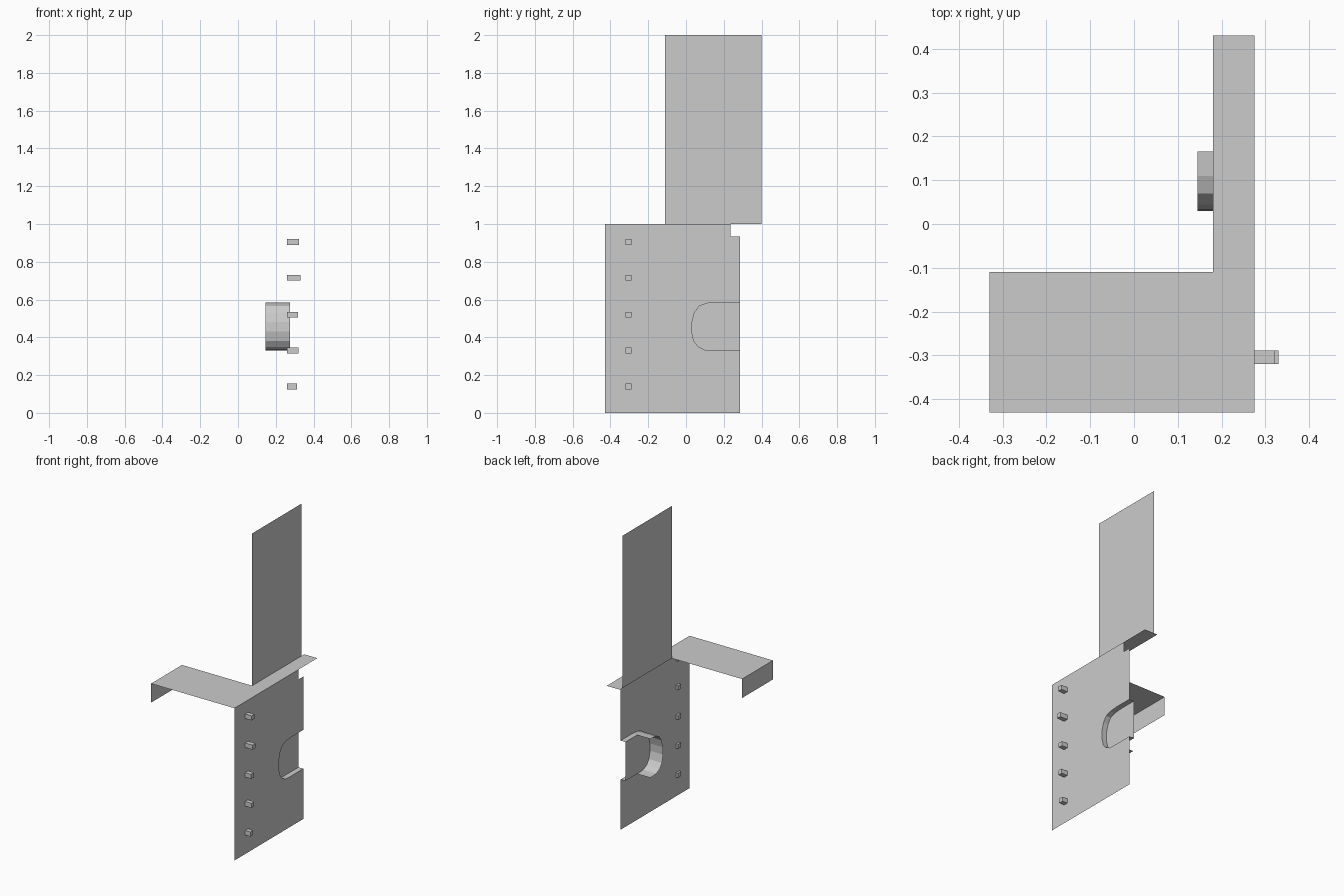
import bpy

if "Cube" in bpy.data.objects:
    bpy.data.objects.remove(bpy.data.objects["Cube"])

PX = 0.275      # side panel plane
BX = 0.24       # back of the shallow recess
TX = 0.145      # inner end of the curved sleeve


def mesh_object(name, verts, faces):
    me = bpy.data.meshes.new(name)
    me.from_pydata(verts, [], faces)
    me.update()
    ob = bpy.data.objects.new(name, me)
    bpy.context.collection.objects.link(ob)
    return ob


def sheet_x(name, x, yz):
    """Flat sheet facing +x from a (y, z) outline."""
    return mesh_object(name, [(x, y, z) for y, z in yz], [tuple(range(len(yz)))])


def sheet_z(name, z, xy):
    """Flat sheet facing up from an (x, y) outline."""
    return mesh_object(name, [(x, y, z) for x, y in xy], [tuple(range(len(xy)))])


def wall(name, yz, x0, x1):
    """Open strip that follows a (y, z) path between two x planes."""
    n = len(yz)
    verts = [(x, y, z) for x in (x0, x1) for y, z in yz]
    return mesh_object(name, verts,
                       [(i, i + 1, n + i + 1, n + i) for i in range(n - 1)])


# rounded pocket profile, from the curve's top end to its bottom end
curve = [(0.165, 0.585), (0.11, 0.58), (0.07, 0.565), (0.045, 0.53), (0.032, 0.48),
         (0.03, 0.43), (0.042, 0.38), (0.065, 0.35), (0.10, 0.333), (0.135, 0.33),
         (0.165, 0.33)]
pocket = [(0.285, 0.585)] + curve + [(0.285, 0.33)]

# side panel with top notch and pocket opening
sheet_x("side_panel", PX,
        [(-0.43, 0), (0.285, 0)] + pocket[::-1] +
        [(0.285, 0.935), (0.235, 0.935), (0.235, 1), (-0.43, 1)])

# recessed pocket: shallow step, back sheet and curved sleeve behind it
wall("pocket_step", pocket, PX, BX)
sheet_x("pocket_back", BX, pocket[::-1])
wall("pocket_sleeve", curve, BX, TX)

# L-shaped shelf with its hanging end flap
sheet_z("shelf", 1.0, [(-0.33, -0.43), (PX, -0.43), (PX, 0.43),
                       (0.18, 0.43), (0.18, -0.11), (-0.33, -0.11)])
sheet_x("shelf_flap", -0.33, [(-0.43, 0.875), (-0.11, 0.875), (-0.11, 1), (-0.43, 1)])

# upright upper panel
sheet_x("upper_panel", 0.18, [(-0.11, 1), (0.40, 1), (0.40, 2), (-0.11, 2)])

# pegs through the side panel, with slightly different lengths
for z, tip in ((0.14, 0.313), (0.33, 0.32), (0.52, 0.318), (0.715, 0.33), (0.905, 0.322)):
    bpy.ops.mesh.primitive_cube_add(size=1, location=((0.26 + tip) / 2, -0.304, z))
    peg = bpy.context.object
    peg.name = "peg"
    peg.scale = (tip - 0.26, 0.03, 0.03)
